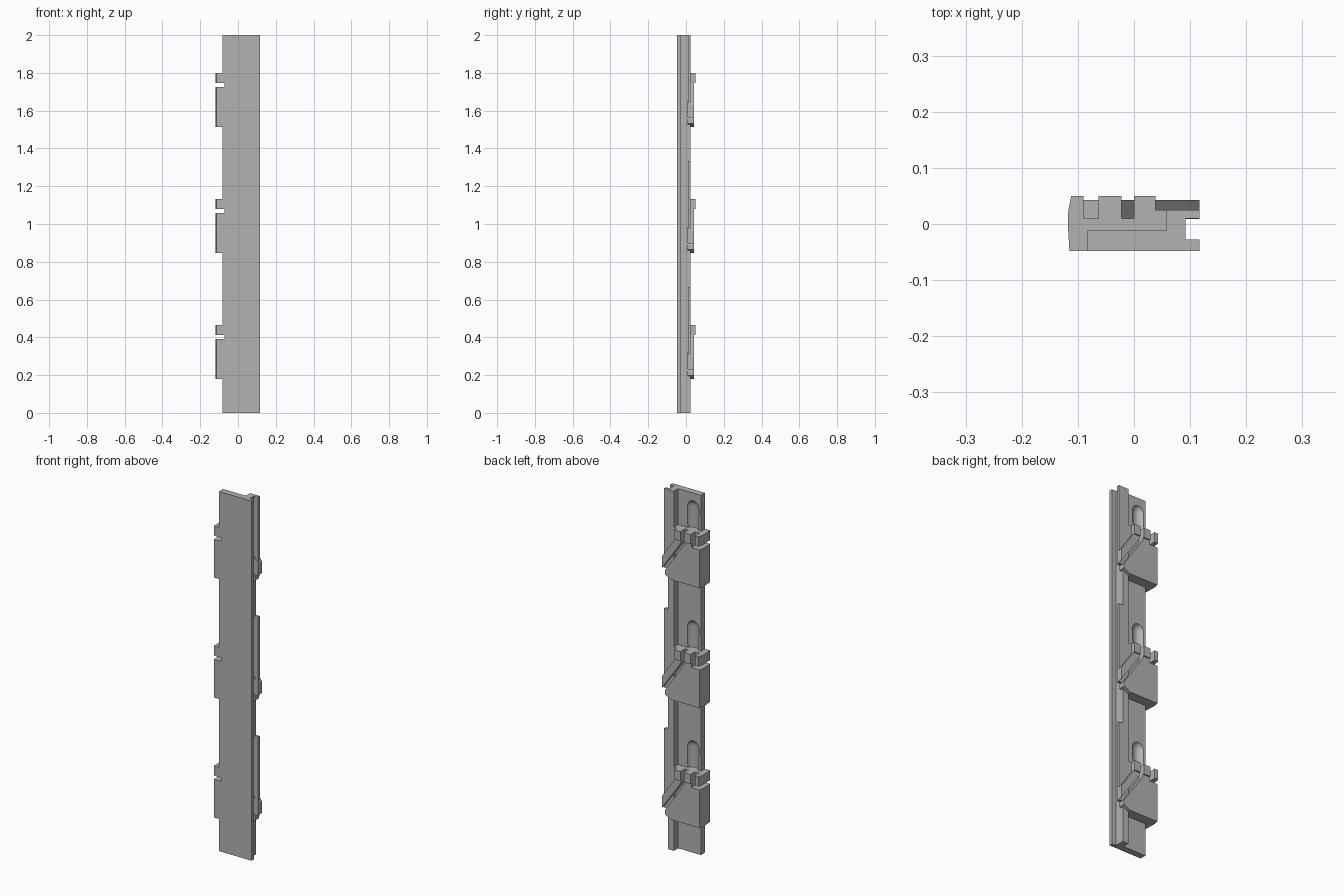
import bpy
import bmesh

cube = bpy.data.objects.get("Cube")
if cube:
    bpy.data.objects.remove(cube, do_unlink=True)

grey = bpy.data.materials.new("plain grey")
grey.use_nodes = True
GREY = (0.45, 0.45, 0.45, 1)
grey.diffuse_color = GREY
grey.node_tree.nodes["Principled BSDF"].inputs["Base Color"].default_value = GREY


def finish(name, bm):
    bmesh.ops.recalc_face_normals(bm, faces=bm.faces)
    mesh = bpy.data.meshes.new(name)
    bm.to_mesh(mesh)
    bm.free()
    mesh.materials.append(grey)
    obj = bpy.data.objects.new(name, mesh)
    bpy.context.collection.objects.link(obj)
    return obj


def prism(name, points, lo, hi, axis="z", dz=0):
    """Extrude a flat outline along z (points are x, y) or y (points are x, z)."""
    bm = bmesh.new()
    if axis == "z":
        verts = [bm.verts.new((x, y, lo + dz)) for x, y in points]
        step = (0, 0, hi - lo)
    else:
        verts = [bm.verts.new((x, lo, z + dz)) for x, z in points]
        step = (0, hi - lo, 0)
    face = bm.faces.new(verts)
    new = bmesh.ops.extrude_face_region(bm, geom=[face])["geom"]
    bmesh.ops.translate(bm, vec=step, verts=[v for v in new if isinstance(v, bmesh.types.BMVert)])
    return finish(name, bm)


def box(name, x, y, z, dz=0):
    outline = [(x[0], y[0]), (x[1], y[0]), (x[1], y[1]), (x[0], y[1])]
    return prism(name, outline, z[0], z[1], "z", dz)


def cut(obj, cutter):
    cutter.hide_render = True
    mod = obj.modifiers.new("cut", "BOOLEAN")
    mod.operation = "DIFFERENCE"
    mod.solver = "EXACT"
    mod.object = cutter
    bpy.context.view_layer.objects.active = obj
    bpy.ops.object.modifier_apply(modifier=mod.name)


def scoop_cutter(dz):
    """Upright channel with a domed top and a flat foot."""
    bm = bmesh.new()
    bmesh.ops.create_uvsphere(bm, u_segments=32, v_segments=16, radius=0.038)
    for v in bm.verts:
        if v.co.z < -0.001:
            v.co.z = -0.122
    bmesh.ops.translate(bm, vec=(-0.036, 0.004, 1.922 + dz), verts=bm.verts)
    return finish("scoop_cutter", bm)


# Long plate with the grooved rail along one edge
plate = prism("plate_and_rail", [
    (-0.083, -0.048), (0.117, -0.048), (0.117, -0.028), (0.092, -0.028),
    (0.092, 0.025), (0.057, 0.025), (0.057, -0.012), (-0.083, -0.012)], 0, 2)

BOTTOM, SLOT_LOW, SLOT_HIGH, TOP = 1.513, 1.725, 1.746, 1.80

for i in range(3):
    dz = -i * 0.667
    n = f"_{i + 1}"

    # Back lip of the groove, interrupted below each clip
    box("groove_lip" + n, (0.092, 0.117), (0.01, 0.025), (1.56, 2.0), dz)

    # Clip backing
    base = box("clip_base" + n, (-0.083, 0.058), (-0.013, 0.01), (BOTTOM, TOP), dz)
    box("rail_filler" + n, (0.038, 0.058), (0.009, 0.025), (1.68, TOP), dz)

    # Side tab in two pieces, split by the slot
    prism("lower_tab" + n, [
        (-0.083, -0.048), (-0.083, 0.043), (-0.113, 0.043),
        (-0.117, 0.025), (-0.118, 0), (-0.115, -0.048)], BOTTOM, SLOT_LOW, "z", dz)
    prism("upper_tab" + n, [
        (-0.083, -0.048), (-0.083, 0.01), (-0.09, 0.01), (-0.09, 0.05), (-0.112, 0.05),
        (-0.117, 0.025), (-0.118, 0), (-0.115, -0.048)], SLOT_HIGH, TOP, "z", dz)

    # Body with a diagonal shoulder
    prism("clip_body" + n, [
        (-0.083, BOTTOM), (0.062, BOTTOM), (0.1, 1.532), (0.1, 1.555), (-0.022, 1.735),
        (-0.022, SLOT_HIGH), (-0.063, SLOT_HIGH), (-0.063, SLOT_LOW), (-0.083, SLOT_LOW)],
        0.009, 0.043, "y", dz)

    # Diagonal arm reaching across the rail
    prism("diagonal_arm" + n, [
        (0, SLOT_HIGH), (0.038, SLOT_HIGH), (0.117, 1.63), (0.117, 1.565), (0, 1.735)],
        0.009, 0.043, "y", dz)

    # Teeth on the top edge
    for side, x in (("middle", (-0.063, -0.022)), ("rail", (0, 0.038))):
        box(side + "_tooth" + n, x, (0.009, 0.05), (SLOT_HIGH, TOP), dz)

    # Slot through tab and plate, and the domed scoop above the clip
    slot = box("slot_cutter", (-0.13, -0.072), (-0.1, 0.1), (SLOT_LOW, SLOT_HIGH), dz)
    scoop = scoop_cutter(dz)
    cut(plate, slot)
    cut(base, slot)
    cut(plate, scoop)
    for helper in (slot, scoop):
        bpy.data.objects.remove(helper, do_unlink=True)

# Smooth the scoops, keep the edges sharp
bpy.ops.object.select_all(action="DESELECT")
plate.select_set(True)
bpy.context.view_layer.objects.active = plate
bpy.ops.object.shade_smooth_by_angle(angle=0.5)
